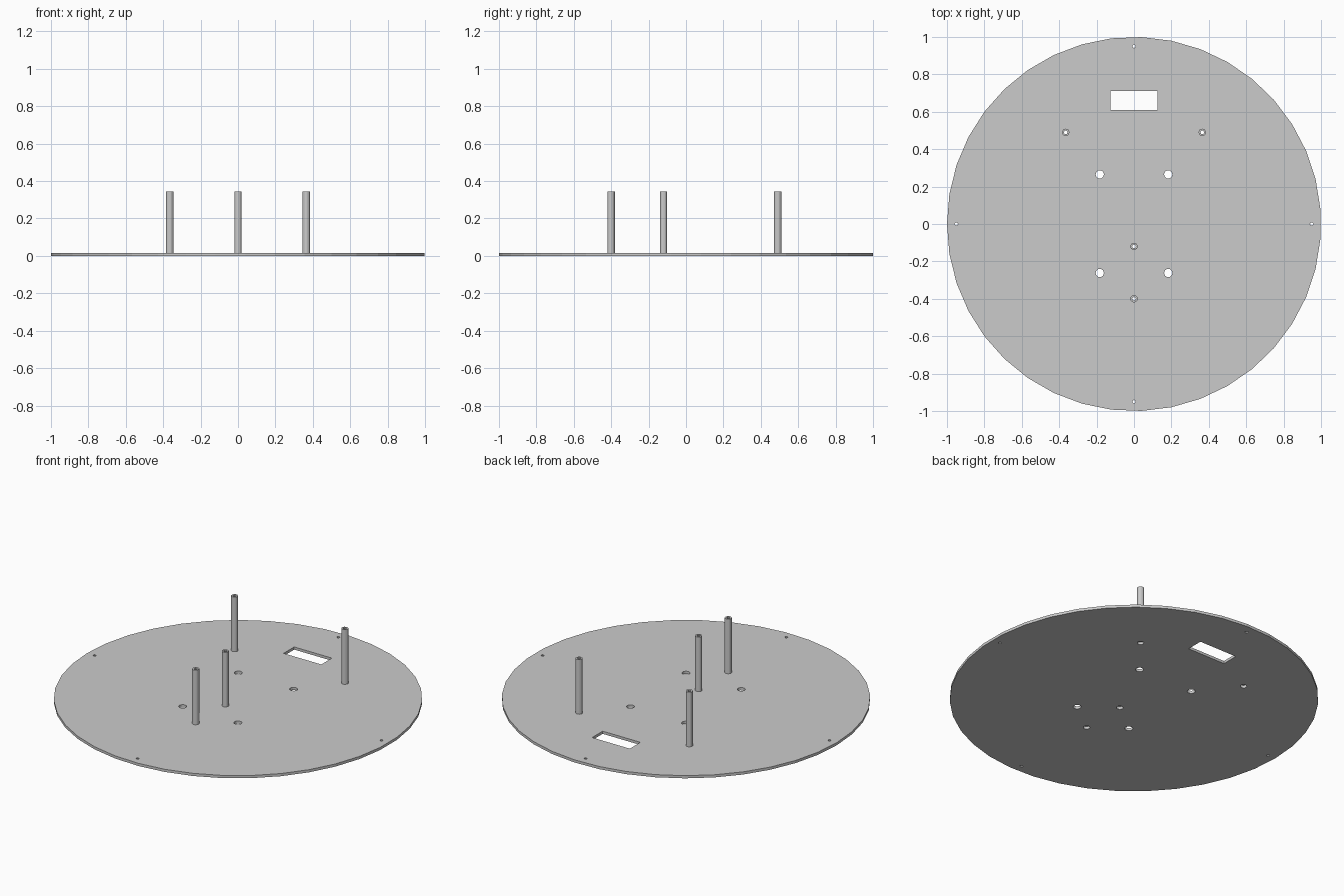
import bpy
from math import cos, sin, pi

cube = bpy.data.objects.get("Cube")
if cube:
    bpy.data.objects.remove(cube)

grey = bpy.data.materials.new("plain grey")
grey.use_nodes = True
colour = (0.6, 0.6, 0.6, 1)
grey.diffuse_color = colour
grey.node_tree.nodes["Principled BSDF"].inputs["Base Color"].default_value = colour

PLATE_TOP = 0.016
POST_TOP = 0.343


def circle(x, y, radius, sides):
    return [(x - radius * cos(2 * pi * i / sides), y + radius * sin(2 * pi * i / sides))
            for i in range(sides)]


def rectangle(x, y, width, depth):
    return [(x + sx * width / 2, y + sy * depth / 2)
            for sx, sy in ((-1, -1), (1, -1), (1, 1), (-1, 1))]


def extruded(name, loops, bottom, top):
    """Solid whose first loop is the outline and whose other loops are holes."""
    curve = bpy.data.curves.new(name, "CURVE")
    curve.dimensions = "2D"
    curve.fill_mode = "BOTH"
    curve.extrude = (top - bottom) / 2
    for loop in loops:
        spline = curve.splines.new("POLY")
        spline.points.add(len(loop) - 1)
        for point, (x, y) in zip(spline.points, loop):
            point.co = (x, y, 0, 1)
        spline.use_cyclic_u = True
    obj = bpy.data.objects.new(name, curve)
    bpy.context.collection.objects.link(obj)
    obj.location.z = (top + bottom) / 2
    bpy.ops.object.select_all(action="DESELECT")
    obj.select_set(True)
    bpy.context.view_layer.objects.active = obj
    bpy.ops.object.convert(target="MESH")
    obj = bpy.context.object
    obj.name = name
    bpy.ops.object.shade_flat()
    obj.data.materials.clear()
    obj.data.materials.append(grey)
    return obj


posts = {
    "left_post": (0.365, 0.49),
    "right_post": (-0.365, 0.49),
    "middle_post": (0, -0.12),
    "front_post": (0, -0.4),
}

# Round plate with a slot, four bolt holes, four rim holes and holes under the posts
loops = [circle(0, 0, 1, 39), rectangle(0, 0.66, 0.25, 0.1)]
loops += [circle(sx * 0.183, y, 0.022, 16) for sx in (-1, 1) for y in (0.265, -0.262)]
loops += [circle(x, y, 0.009, 8) for x, y in ((0.95, 0), (-0.95, 0), (0, 0.95), (0, -0.95))]
loops += [circle(x, y, 0.018, 16) for x, y in posts.values()]
extruded("base_plate", loops, 0, PLATE_TOP)

# Hollow standing posts
for name, (x, y) in posts.items():
    extruded(name, [circle(x, y, 0.0195, 16), circle(x, y, 0.01, 8)], PLATE_TOP, POST_TOP)
